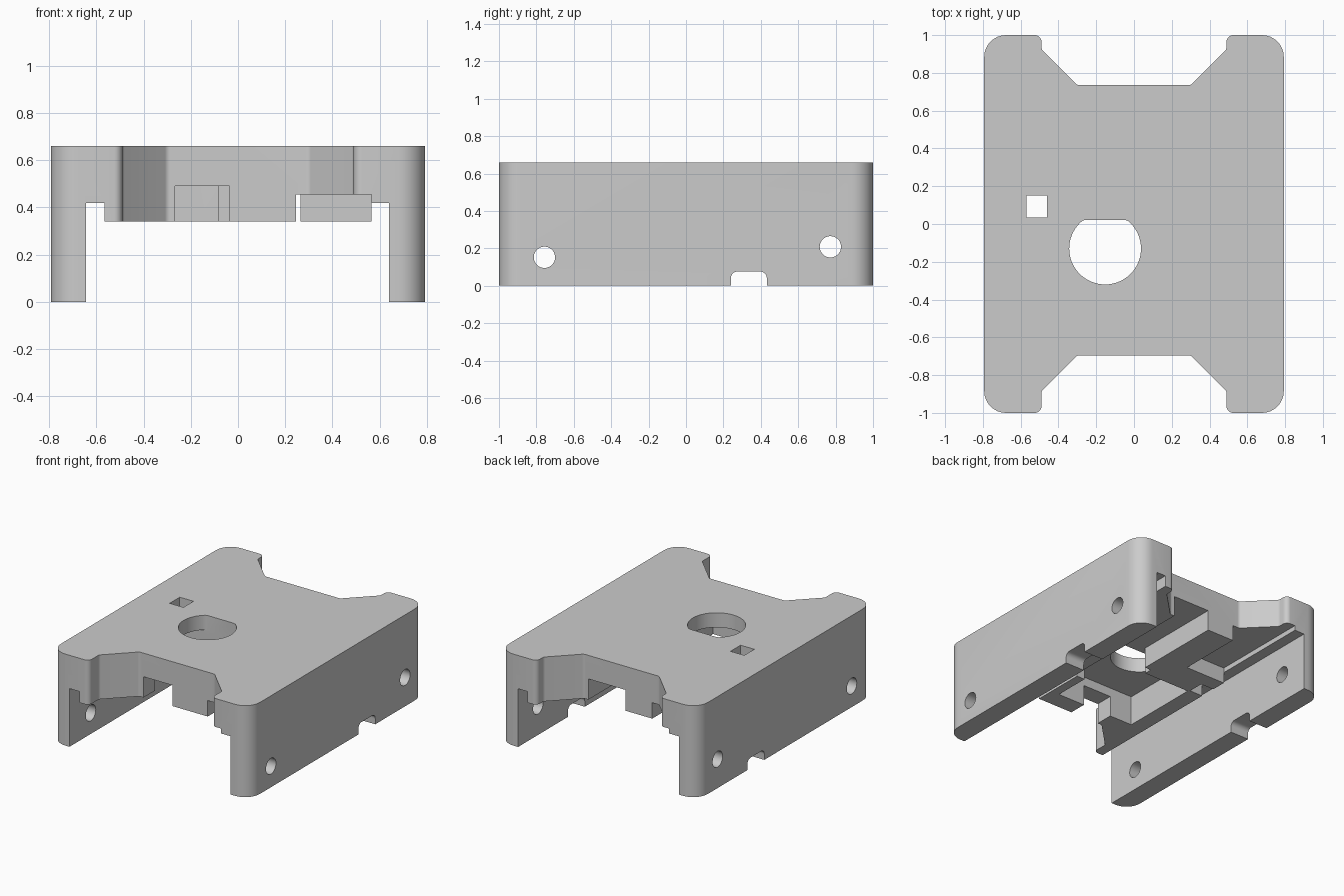
import bpy
import bmesh
from math import cos, sin, tan, pi
from mathutils import Vector

if "Cube" in bpy.data.objects:
    bpy.data.objects.remove(bpy.data.objects["Cube"], do_unlink=True)

TOP = 0.66

grey = bpy.data.materials.new("plain grey")
grey.use_nodes = True
COLOUR = (0.6, 0.6, 0.6, 1)
grey.diffuse_color = COLOUR
grey.node_tree.nodes["Principled BSDF"].inputs["Base Color"].default_value = COLOUR


def rounded(corners, steps=8):
    """Round each (x, y, radius) corner of a closed outline."""
    points = []
    for i, (x, y, r) in enumerate(corners):
        p = Vector((x, y))
        if r == 0:
            points.append(p)
            continue
        a = (Vector(corners[i - 1][:2]) - p).normalized()
        b = (Vector(corners[(i + 1) % len(corners)][:2]) - p).normalized()
        half = a.angle(b) / 2
        mid = (a + b).normalized()
        centre = p + mid * (r / sin(half))
        start = p + a * (r / tan(half)) - centre
        end = p + b * (r / tan(half)) - centre
        sweep = start.angle_signed(end)
        for k in range(steps + 1):
            t = -sweep * k / steps
            points.append(centre + Vector((start.x * cos(t) - start.y * sin(t),
                                           start.x * sin(t) + start.y * cos(t))))
    return points


def prism(name, outline, low, high, axis="z"):
    """Extrude an outline along z, or a (y, z) outline along x."""
    bm = bmesh.new()
    verts = [bm.verts.new((p[0], p[1], low) if axis == "z" else (low, p[0], p[1]))
             for p in outline]
    face = bm.faces.new(verts)
    new = bmesh.ops.extrude_face_region(bm, geom=[face])["geom"]
    shift = Vector((0, 0, high - low)) if axis == "z" else Vector((high - low, 0, 0))
    bmesh.ops.translate(bm, vec=shift, verts=[g for g in new if isinstance(g, bmesh.types.BMVert)])
    bmesh.ops.recalc_face_normals(bm, faces=bm.faces)
    mesh = bpy.data.meshes.new(name)
    bm.to_mesh(mesh)
    bm.free()
    mesh.materials.append(grey)
    obj = bpy.data.objects.new(name, mesh)
    bpy.context.collection.objects.link(obj)
    return obj


def circle(cx, cy, r, steps=40):
    return [(cx + r * cos(2 * pi * k / steps), cy + r * sin(2 * pi * k / steps))
            for k in range(steps)]


def cut(cutter):
    cutter.hide_render = True
    mod = housing.modifiers.new("cut", "BOOLEAN")
    mod.operation = "DIFFERENCE"
    mod.solver = "EXACT"
    mod.object = cutter
    bpy.context.view_layer.objects.active = housing
    bpy.ops.object.modifier_apply(modifier=mod.name)
    bpy.data.objects.remove(cutter, do_unlink=True)


def cut_box(x0, x1, y0, y1, high):
    cut(prism("cutter", [(x0, y0), (x1, y0), (x1, y1), (x0, y1)], -0.2, high))


def end_corners(side, depth):
    """Half of one end: angled cutout of the given depth, then a rounded leg."""
    return [(0.30, side * (1 - depth), 0.03), (0.49, side * (1.19 - depth), 0.03),
            (0.49, side, 0.035), (0.793, side, 0.115)]


# Housing outline: four rounded legs around angled end cutouts
front = end_corners(-1, 0.305)
back = end_corners(1, 0.265)
outline = front + back[::-1] + [(-x, y, r) for x, y, r in back] \
    + [(-x, y, r) for x, y, r in front[::-1]]
housing = prism("housing", rounded(outline), 0, TOP)

# Underside channel with a raised groove beside each wall
cut_box(-0.645, 0.64, -1.2, 1.2, 0.34)
cut_box(-0.645, -0.565, -1.2, 1.2, 0.42)
cut_box(0.565, 0.64, -1.2, 1.2, 0.42)

# Deep pocket below the round opening, leaving a thin top plate
cut_box(-0.45, 0.18, -0.565, 0.022, 0.555)

# Shallow corner pockets and the passage that links them
cut_box(0.245, 0.565, -1.2, -0.26, 0.455)
cut_box(-0.565, -0.245, 0.26, 1.2, 0.455)
cut_box(0.1, 0.265, -0.3, 0.2, 0.455)
cut_box(-0.08, 0.265, 0, 0.08, 0.49)

# Slots opening through the ends
cut_box(-0.267, -0.037, -1.2, -0.4, 0.49)
cut_box(-0.03, 0.265, 0.06, 1.2, 0.49)

# Openings in the top: a square and a circle with one flat side
cut_box(-0.57, -0.46, 0.035, 0.15, 1)
cut(prism("cutter", [(x, min(y, 0.022)) for x, y in circle(-0.153, -0.13, 0.19, 64)
                     if y < 0.03], -0.2, 1))

# Screw holes and a cable notch through both side walls
cut(prism("cutter", circle(-0.757, 0.152, 0.057), -1, 1, "x"))
cut(prism("cutter", circle(0.772, 0.208, 0.057), -1, 1, "x"))
notch = [(0.24, -0.1, 0), (0.432, -0.1, 0), (0.432, 0.076, 0.035), (0.24, 0.076, 0.035)]
cut(prism("cutter", rounded(notch), -1, 1, "x"))

# Smooth the rounded corners and keep the edges crisp
bpy.ops.object.select_all(action="DESELECT")
housing.select_set(True)
bpy.context.view_layer.objects.active = housing
bpy.ops.object.shade_smooth_by_angle()
